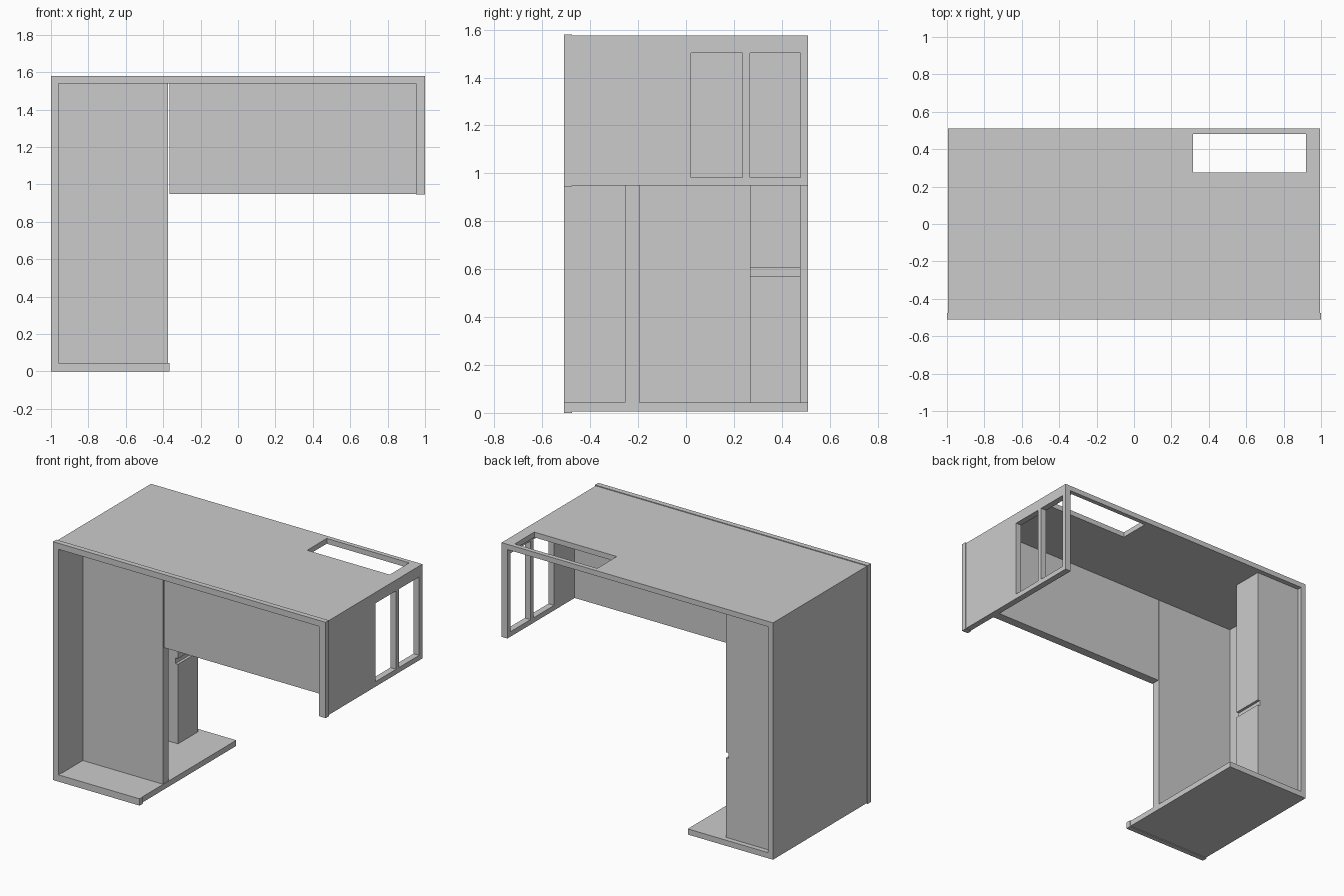
import bpy, bmesh
from mathutils import Vector

if "Cube" in bpy.data.objects:
    bpy.data.objects.remove(bpy.data.objects["Cube"])


def finish(name, bm):
    bmesh.ops.recalc_face_normals(bm, faces=bm.faces)
    me = bpy.data.meshes.new(name)
    bm.to_mesh(me)
    bm.free()
    ob = bpy.data.objects.new(name, me)
    bpy.context.collection.objects.link(ob)
    return ob


def box(name, x, y, z):
    bm = bmesh.new()
    bmesh.ops.create_cube(bm, size=1)
    for v in bm.verts:
        v.co = Vector([r[0] if c < 0 else r[1] for c, r in zip(v.co, (x, y, z))])
    return finish(name, bm)


def extrude_profile(name, pts, y0, y1):
    bm = bmesh.new()
    face = bm.faces.new([bm.verts.new((x, y0, z)) for x, z in pts])
    geo = bmesh.ops.extrude_face_region(bm, geom=[face])["geom"]
    verts = [g for g in geo if isinstance(g, bmesh.types.BMVert)]
    bmesh.ops.translate(bm, verts=verts, vec=(0, y1 - y0, 0))
    return finish(name, bm)


def cut(ob, cutters):
    for c in cutters:
        c.hide_render = True
        mod = ob.modifiers.new("opening", 'BOOLEAN')
        mod.operation = 'DIFFERENCE'
        mod.solver = 'EXACT'
        mod.object = c
        bpy.context.view_layer.objects.active = ob
        bpy.ops.object.modifier_apply(modifier=mod.name)
        bpy.data.objects.remove(c)


def frame_profile(s):
    # left wall, top, short right wall and floor as one outline; s = inset
    return [(-1 + s, s), (-0.365 - s, s), (-0.365 - s, 0.045 - s / 2),
            (-0.96, 0.045 - s / 2), (-0.96, 1.54), (0.953, 1.54),
            (0.953, 0.945 + s), (1 - s, 0.945 + s), (1 - s, 1.58 - s), (-1 + s, 1.58 - s)]


# outer shell with side windows and top opening
shell = extrude_profile("shell", frame_profile(0.005), -0.475, 0.51)
windows = [box("window_cutter", (0.9, 1.1), y, (0.983, 1.503))
           for y in ((0.02, 0.235), (0.267, 0.477))]
top_hole = box("top_cutter", (0.315, 0.92), (0.275, 0.48), (1.5, 1.7))
cut(shell, windows + [top_hole])

# slightly larger trim along the front edge
extrude_profile("front_trim", frame_profile(0), -0.51, -0.475)

# recessed panels, with a narrow gap between them
box("tall_panel", (-0.96, -0.373), (-0.255, -0.195), (0.042, 1.54))
box("modesty_panel", (-0.365, 0.953), (-0.255, -0.195), (0.95, 1.54))

# rear column with a shallow groove
column = box("rear_column", (-0.96, -0.627), (0.267, 0.477), (0.042, 1.54))
cut(column, [box("groove_cutter", (-0.645, -0.5), (0.2, 0.55), (0.57, 0.607))])
